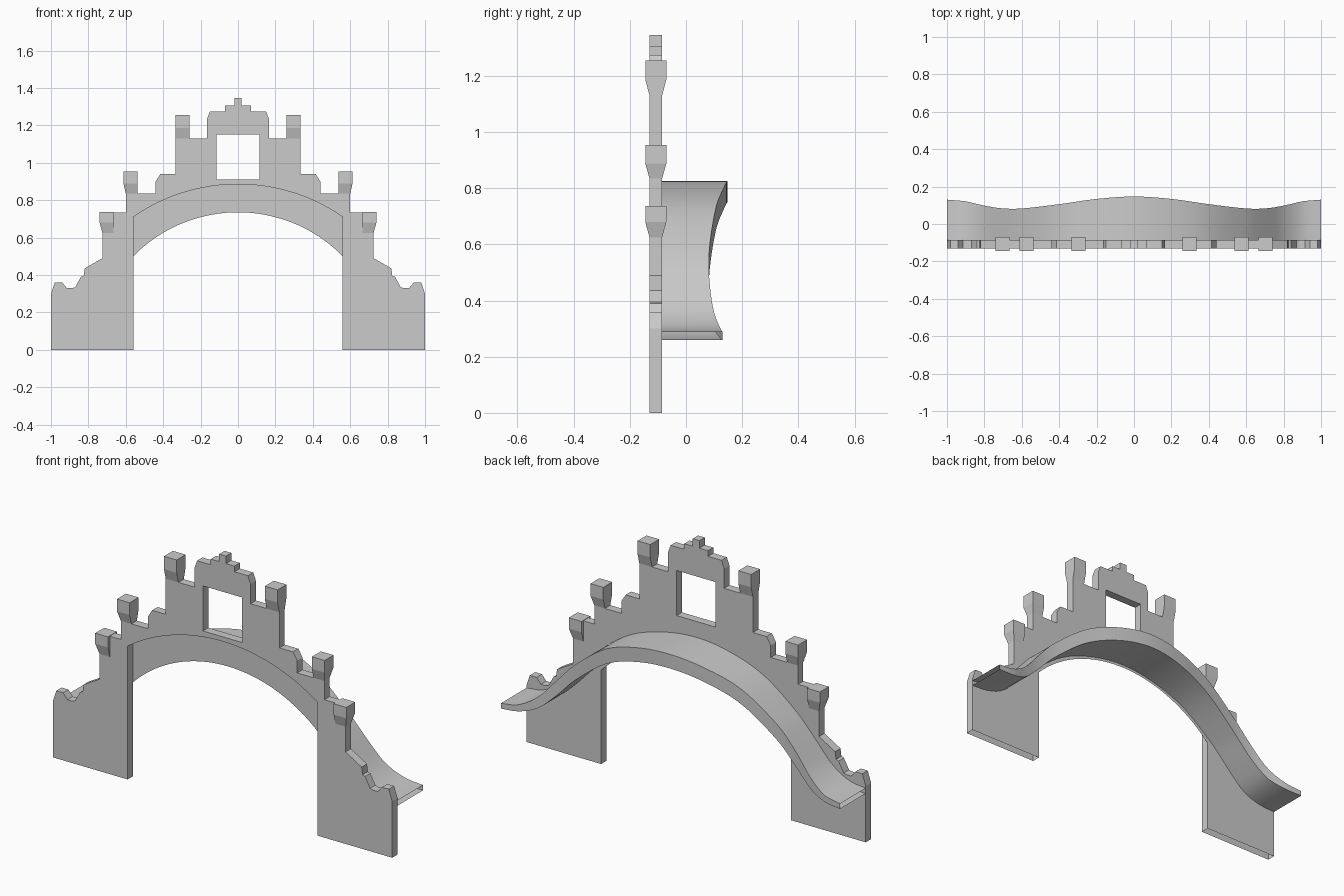
import bpy, bmesh, math

if "Cube" in bpy.data.objects:
    bpy.data.objects.remove(bpy.data.objects["Cube"])

FRONT, BACK = -0.13, -0.085


def finish(bm, name):
    bmesh.ops.recalc_face_normals(bm, faces=bm.faces)
    me = bpy.data.meshes.new(name)
    bm.to_mesh(me)
    bm.free()
    ob = bpy.data.objects.new(name, me)
    bpy.context.collection.objects.link(ob)
    return ob


def arch(half, spring, crown, n=40):
    """Circular arc points from +half to -half."""
    sag = crown - spring
    r = (half * half + sag * sag) / (2 * sag)
    a = math.asin(half / r)
    return [(r * math.sin(a - 2 * a * i / n),
             crown - r + r * math.cos(a - 2 * a * i / n)) for i in range(n + 1)]


def spline(pts, x):
    """Smooth (Catmull-Rom) value of an even curve through (x, value) points."""
    x = abs(x)
    i = 0
    while i < len(pts) - 2 and x > pts[i + 1][0]:
        i += 1

    def slope(k):
        if k == 0:
            return 0.0
        a, b = pts[k - 1], pts[min(k + 1, len(pts) - 1)]
        return (b[1] - a[1]) / (b[0] - a[0])
    (x0, v0), (x1, v1) = pts[i], pts[i + 1]
    h = x1 - x0
    t = (x - x0) / h
    return ((2*t**3 - 3*t**2 + 1) * v0 + (t**3 - 2*t**2 + t) * h * slope(i)
            + (3*t**2 - 2*t**3) * v1 + (t**3 - t**2) * h * slope(i + 1))


# Stepped facade wall with arched opening and window
skyline = [(0.02, 1.345), (0.02, 1.305), (0.07, 1.305), (0.07, 1.275),
           (0.15, 1.275), (0.165, 1.235), (0.165, 1.13), (0.335, 1.13),
           (0.335, 0.94), (0.415, 0.94), (0.44, 0.90), (0.44, 0.835),
           (0.60, 0.835), (0.60, 0.735), (0.725, 0.735), (0.725, 0.49),
           (0.82, 0.435), (0.825, 0.395), (0.84, 0.39), (0.87, 0.335),
           (0.885, 0.33), (0.915, 0.33), (0.94, 0.36), (0.98, 0.36),
           (1.0, 0.30), (1.0, 0.0)]
upper_arc = arch(0.56, 0.71, 0.885)
outline = (skyline + [(0.56, 0)] + upper_arc + [(-0.56, 0)]
           + [(-x, z) for x, z in reversed(skyline)])
window = [(0.115, 0.91), (0.115, 1.15), (-0.115, 1.15), (-0.115, 0.91)]

bm = bmesh.new()
edges = []
for loop in (outline, window):
    vs = [bm.verts.new((x, FRONT, z)) for x, z in loop]
    edges += [bm.edges.new((vs[i - 1], vs[i])) for i in range(len(vs))]
bmesh.ops.triangle_fill(bm, edges=edges, use_beauty=True, normal=(0, -1, 0))
ext = bmesh.ops.extrude_face_region(bm, geom=bm.faces[:], use_keep_orig=True)
for v in ext["geom"]:
    if isinstance(v, bmesh.types.BMVert):
        v.co.y = BACK
bmesh.ops.recalc_face_normals(bm, faces=bm.faces)
# piers are open underneath
bmesh.ops.delete(bm, geom=[f for f in bm.faces if all(v.co.z < 1e-4 for v in f.verts)],
                 context='FACES_ONLY')
finish(bm, "facade_wall")

# Recessed arch band set at the back of the opening
bm = bmesh.new()
lower_arc = [(x, spline([(-p[0], p[1]) for p in arch(0.56, 0.50, 0.735, 80)[40:]], x))
             for x, z in upper_arc]
rows = [[bm.verts.new((x, BACK, z)) for x, z in arc] for arc in (upper_arc, lower_arc)]
for i in range(len(upper_arc) - 1):
    bm.faces.new((rows[0][i], rows[0][i + 1], rows[1][i + 1], rows[1][i]))
finish(bm, "arch_band")

# Turret heads: block on a tapered neck (x inner, x outer, neck outer, top, shoulder, base)
heads = [(0.26, 0.335, 0.335, 1.255, 1.187, 1.13),
         (0.537, 0.612, 0.60, 0.953, 0.888, 0.835),
         (0.665, 0.74, 0.725, 0.737, 0.68, 0.625)]
for n, (xi, xo, xn, top, sh, base) in enumerate(heads, 1):
    for side, s in (("right", 1), ("left", -1)):
        bm = bmesh.new()
        rings = []
        for x1, ya, yb, z in ((xn, FRONT, BACK, base), (xo, -0.145, -0.07, sh),
                              (xo, -0.145, -0.07, top)):
            rings.append([bm.verts.new((s * x, y, z)) for x, y in
                          ((xi, ya), (x1, ya), (x1, yb), (xi, yb))])
        for a, b in zip(rings, rings[1:]):
            for i in range(4):
                bm.faces.new((a[i - 1], a[i], b[i], b[i - 1]))
        bm.faces.new(rings[0])
        bm.faces.new(rings[2])
        finish(bm, f"turret_head_{n}_{side}")

# Humped walkway deck: hollow shell with open ends
deck_top = [(0, .825), (.2, .80), (.4, .728), (.6, .58), (.7, .475),
            (.8, .365), (.9, .304), (1, .288)]
deck_low = [(0, .75), (.2, .724), (.4, .648), (.6, .497), (.7, .395),
            (.8, .305), (.9, .268), (1, .26)]
deck_edge = [(0, .147), (.2, .134), (.4, .106), (.6, .083), (.7, .083),
             (.8, .098), (.9, .121), (1, .13)]
bm = bmesh.new()
N = 64
prev = None
for i in range(N + 1):
    x = -1 + 2 * i / N
    t, b, y = (spline(c, x) for c in (deck_top, deck_low, deck_edge))
    row = [bm.verts.new((x, *p)) for p in ((BACK, t), (y, t), (y, b), (BACK, b))]
    if prev:
        for k in range(3):
            bm.faces.new((prev[k], prev[k + 1], row[k + 1], row[k]))
    prev = row
deck = finish(bm, "walkway_deck")
bpy.context.view_layer.objects.active = deck
deck.select_set(True)
bpy.ops.object.shade_smooth_by_angle(angle=math.radians(30))
